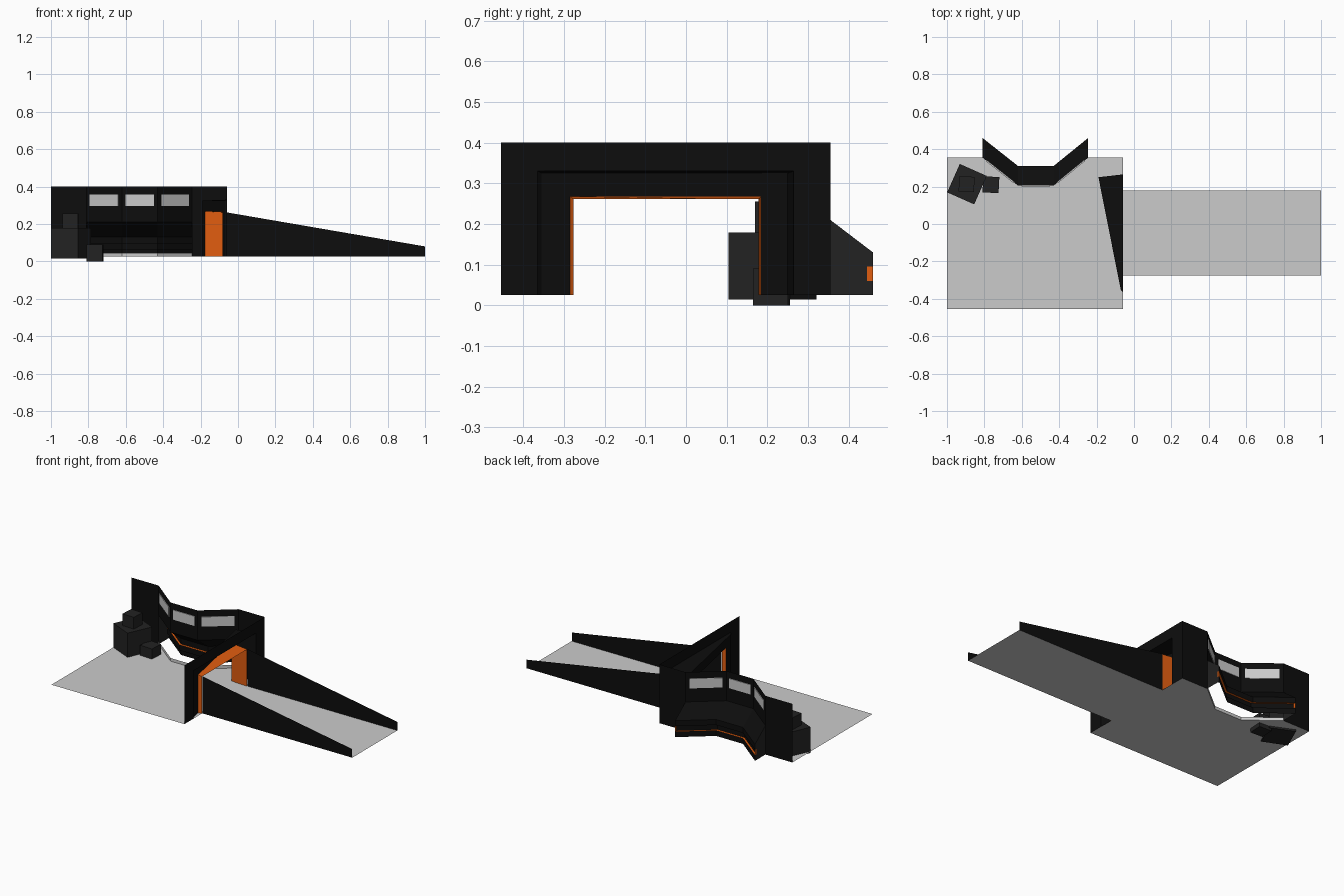
import bpy, math
from mathutils import Vector

if "Cube" in bpy.data.objects:
    bpy.data.objects.remove(bpy.data.objects["Cube"])


def material(name, rgb):
    m = bpy.data.materials.new(name)
    m.diffuse_color = (*rgb, 1)
    m.use_nodes = True
    m.node_tree.nodes["Principled BSDF"].inputs["Base Color"].default_value = m.diffuse_color
    return m


BLACK = material("black_panel", (0.004, 0.004, 0.004))
DARK = material("dark_crate", (0.016, 0.016, 0.016))
ORANGE = material("orange_trim", (0.75, 0.11, 0.005))
FLOOR, TOP = 0.025, 0.40


def mesh(name, verts, faces, mat=None):
    me = bpy.data.meshes.new(name)
    me.from_pydata(verts, [], faces)
    me.update()
    ob = bpy.data.objects.new(name, me)
    bpy.context.collection.objects.link(ob)
    if mat:
        me.materials.append(mat)
    return ob


def loft(name, rows, mat=None):
    """Skin quads between successive rows of points."""
    n = len(rows[0])
    verts = [p for row in rows for p in row]
    faces = [(r * n + i, r * n + i + 1, (r + 1) * n + i + 1, (r + 1) * n + i)
             for r in range(len(rows) - 1) for i in range(n - 1)]
    return mesh(name, verts, faces, mat)


def box(name, center, size, angle=0, mat=None):
    sx, sy, sz = (s / 2 for s in size)
    verts = [(x, y, z) for x in (-sx, sx) for y in (-sy, sy) for z in (-sz, sz)]
    faces = [(0, 1, 3, 2), (4, 6, 7, 5), (0, 4, 5, 1), (2, 3, 7, 6), (0, 2, 6, 4), (1, 5, 7, 3)]
    ob = mesh(name, verts, faces, mat)
    ob.location = center
    ob.rotation_euler.z = angle
    return ob


# Plan line of the recessed window bay
bay = [(-0.81, 0.355), (-0.62, 0.205), (-0.43, 0.205), (-0.245, 0.355)]

# Room floor
outline = [(-1, -0.455), (-0.06, -0.455), (-0.06, 0.355)] + bay[::-1] + [(-1, 0.355)]
mesh("room_floor", [(x, y, FLOOR) for x, y in outline], [tuple(range(len(outline)))])

# Straight back walls either side of the bay
for name, x0, x1 in (("back_wall_left", -1, -0.81), ("back_wall_right", -0.245, -0.06)):
    loft(name, [[(x0, 0.355, z), (x1, 0.355, z)] for z in (FLOOR, TOP)], BLACK)


# Bay wall: section flares outward below the windows, with a grooved base
def sweep(name, section, mat=None):
    return loft(name, [[(x, y + d, z) for x, y in bay] for d, z in section], mat)


section = [(0, TOP), (0, 0.21), (0.105, 0.13), (0.105, 0.095), (0.09, 0.095),
           (0.09, 0.06), (0.105, 0.06), (0.105, FLOOR)]
sweep("bay_upper_wall", section[:4], BLACK)
sweep("bay_groove_top", section[3:5], ORANGE)
sweep("bay_groove_back", section[4:6], BLACK)
sweep("bay_groove_bottom", section[5:7], ORANGE)
sweep("bay_lower_wall", section[6:], BLACK)
sweep("bay_kick_strip", [(0, 0.025), (0, 0.045)])

# End caps of the flared base
cap = section[1:] + [(0, FLOOR)]
for name, (x, y) in (("bay_cap_left", bay[0]), ("bay_cap_right", bay[-1])):
    mesh(name, [(x, y + d, z) for d, z in cap], [tuple(range(len(cap)))], DARK)
    mesh(name + "_trim", [(x, y + d, z) for d, z in section[3:7]], [(0, 1, 2, 3)], ORANGE)

# Windows
for i in range(3):
    a, b = Vector(bay[i]), Vector(bay[i + 1])
    mid, run = (a + b) / 2, b - a
    box("window_%d" % i, (mid.x, mid.y, 0.328), (run.length * 0.8, 0.008, 0.062),
        math.atan2(run.y, run.x))


# Side wall with a skewed recess around the doorway
def arch(y0, y1, top, xf):
    return [(xf(y), y, z) for y, z in ((y0, FLOOR), (y0, top), (y1, top), (y1, FLOOR))]


def flat(y):
    return -0.06


def skew(y):
    return -0.07 - 0.12 * (y + 0.355) / 0.605


door = arch(-0.285, 0.185, 0.268, skew)
loft("doorway_wall", [arch(-0.455, 0.355, TOP, flat), arch(-0.365, 0.265, 0.33, flat),
                      arch(-0.355, 0.25, 0.325, skew), door], BLACK)
loft("door_lining", [door, arch(-0.277, 0.178, 0.261, flat)], ORANGE)

# Open corridor with tapering side walls
loft("corridor_floor", [[(x, -0.275, FLOOR), (x, 0.18, FLOOR)] for x in (-0.06, 1)])
for name, y in (("corridor_wall_front", -0.275), ("corridor_wall_back", 0.18)):
    loft(name, [[(-0.06, y, FLOOR), (1, y, FLOOR)], [(-0.06, y, 0.262), (1, y, 0.08)]], BLACK)

# Crates
box("large_crate", (-0.893, 0.213, 0.097), (0.158, 0.166, 0.165), math.radians(-24), DARK)
box("top_crate", (-0.895, 0.213, 0.217), (0.082, 0.082, 0.076), math.radians(-3), DARK)
box("small_crate", (-0.765, 0.21, 0.045), (0.086, 0.086, 0.09), math.radians(-3), DARK)
